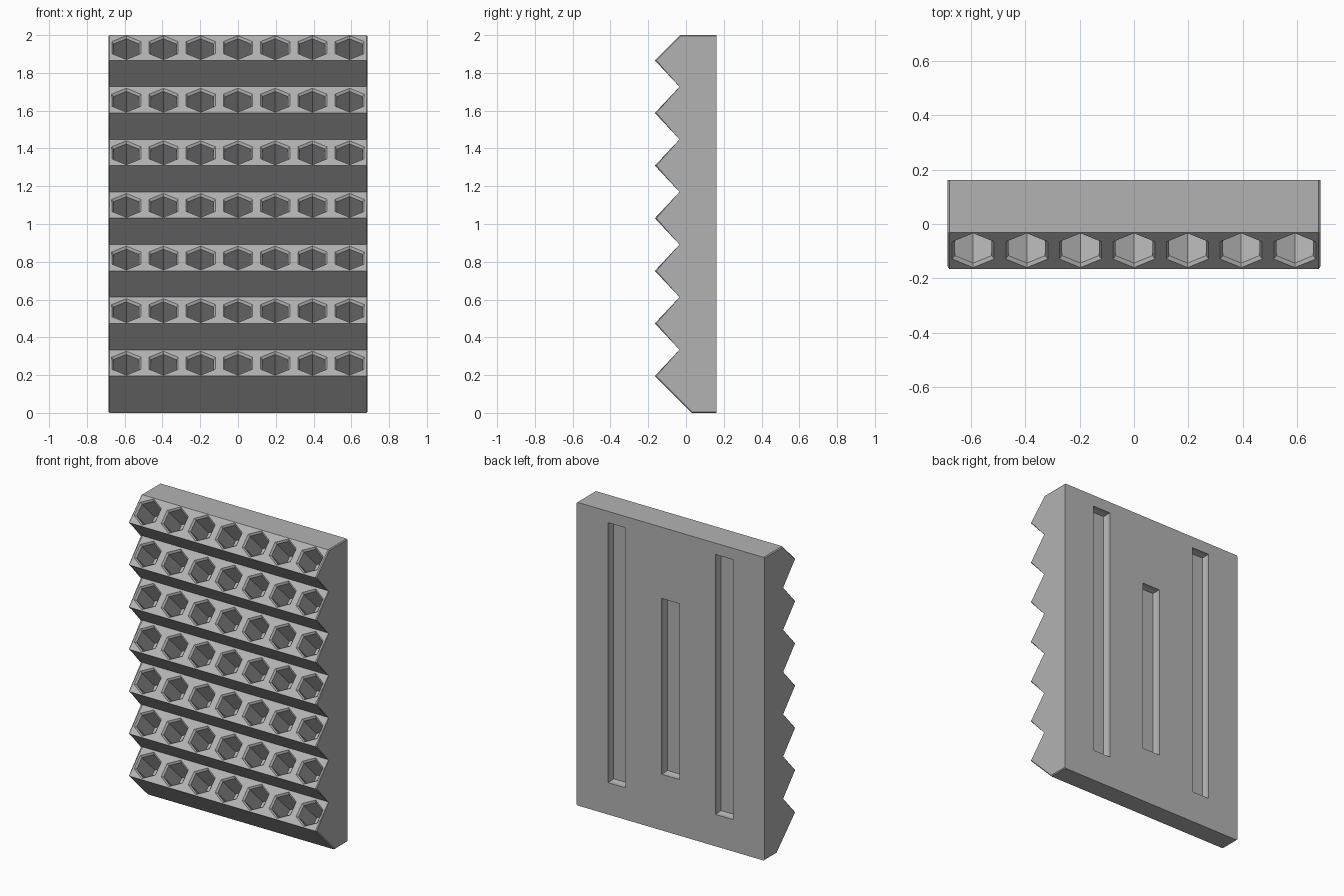
import bpy, bmesh, math
from mathutils import Vector

old = bpy.data.objects.get("Cube")
if old:
    bpy.data.objects.remove(old)

HALF_W, BACK = 0.685, 0.162
ROWS, PITCH, FIRST_PEAK = 7, 0.2785, 0.195
PEAK_Y, TOOTH = -0.165, 0.139

grey = bpy.data.materials.new("mid grey plastic")
grey.use_nodes = True
colour = (0.45, 0.45, 0.45, 1)
grey.diffuse_color = colour
grey.node_tree.nodes["Principled BSDF"].inputs["Base Color"].default_value = colour


def make_object(name, bm):
    bmesh.ops.recalc_face_normals(bm, faces=bm.faces)
    mesh = bpy.data.meshes.new(name)
    bm.to_mesh(mesh)
    bm.free()
    mesh.materials.append(grey)
    obj = bpy.data.objects.new(name, mesh)
    bpy.context.collection.objects.link(obj)
    return obj


def loft(bm, rings):
    """Closed solid through a list of matching rings of points."""
    loops = [[bm.verts.new(p) for p in ring] for ring in rings]
    n = len(loops[0])
    for a, b in zip(loops, loops[1:]):
        for i in range(n):
            j = (i + 1) % n
            bm.faces.new((a[i], a[j], b[j], b[i]))
    bm.faces.new(loops[0])
    bm.faces.new(loops[-1][::-1])


# Stepped rack body: sawtooth profile extruded across the width
profile = [(BACK, 0), (PEAK_Y + FIRST_PEAK, 0)]
for row in range(ROWS):
    z = FIRST_PEAK + row * PITCH
    profile.append((PEAK_Y, z))
    if row < ROWS - 1:
        profile.append((PEAK_Y + TOOTH, z + PITCH / 2))
profile += [(PEAK_Y + 2 - z, 2), (BACK, 2)]
bm = bmesh.new()
loft(bm, [[(x, y, z) for y, z in profile] for x in (-HALF_W, HALF_W)])
bm.edges.ensure_lookup_table()

# Slim chamfer around both ends, leaving the back edges sharp
rim = [e for e in bm.edges
       if abs(e.verts[0].co.x - e.verts[1].co.x) < 0.001
       and not all(v.co.y > BACK - 0.001 for v in e.verts)]
bmesh.ops.bevel(bm, geom=rim, offset=0.006, segments=1, affect='EDGES')
body = make_object("bit_rack_body", bm)

# Hexagonal sockets, square to the sloping faces, with chamfered mouths
cut = bmesh.new()
axis = Vector((0, 1, -1)).normalized()
across, along = Vector((1, 0, 0)), Vector((0, 1, 1)).normalized()


def hexagon(centre, depth, radius):
    turns = [math.radians(30 + 60 * k) for k in range(6)]
    return [centre + axis * depth + across * radius * math.cos(t)
            + along * radius * math.sin(t) for t in turns]


for row in range(ROWS):
    for col in range(-3, 4):
        c = Vector((col * 0.197, PEAK_Y + 0.068, FIRST_PEAK + row * PITCH + 0.068))
        loft(cut, [hexagon(c, -0.004, 0.093), hexagon(c, 0.012, 0.078),
                   hexagon(c, 0.2, 0.078)])

# Recessed slots in the back, with a narrow sloping lip
for x, low, high in ((-0.392, 0.21, 1.925), (0, 0.37, 1.53), (0.392, 0.21, 1.925)):
    rings = []
    for y, inset in ((BACK + 0.01, 0), (BACK - 0.025, 0), (BACK - 0.05, 0.008)):
        w, b, t = 0.065 - inset, low + inset, high - inset
        rings.append([(x - w, y, b), (x + w, y, b), (x + w, y, t), (x - w, y, t)])
    loft(cut, rings)
cutter = make_object("socket_cutter", cut)
cutter.hide_render = True

# Carve the sockets and slots, then drop the cutter
mod = body.modifiers.new("sockets", 'BOOLEAN')
mod.operation, mod.solver, mod.object = 'DIFFERENCE', 'EXACT', cutter
graph = bpy.context.evaluated_depsgraph_get()
carved = bpy.data.meshes.new_from_object(body.evaluated_get(graph))
body.modifiers.clear()
body.data = carved
bpy.data.objects.remove(cutter)
